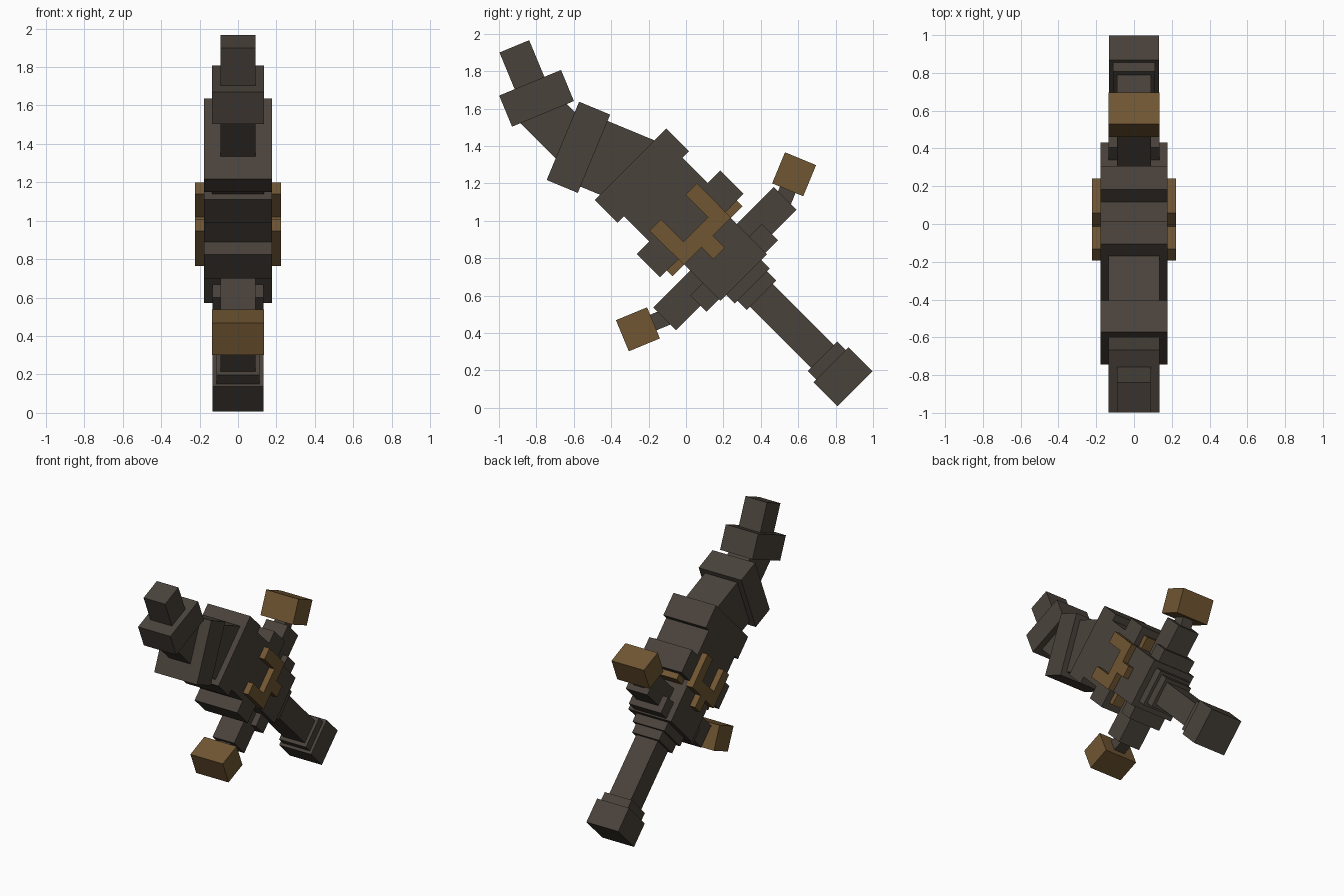
import bpy
import math

if "Cube" in bpy.data.objects:
    bpy.data.objects.remove(bpy.data.objects["Cube"])

R2 = math.sqrt(2)
MID = 0.711  # centre line of the straight part, measured across the blade


def material(name, rgb):
    m = bpy.data.materials.new(name)
    m.diffuse_color = (*rgb, 1)
    m.use_nodes = True
    m.node_tree.nodes["Principled BSDF"].inputs["Base Color"].default_value = m.diffuse_color
    return m


IRON = material("dark_iron", (0.068, 0.055, 0.044))
GOLD = material("old_gold", (0.162, 0.092, 0.032))


def block(name, y, z, angle, size, mat=IRON, x=0.0):
    """Box tilted about x; size is (x width, width across, length along)."""
    bpy.ops.mesh.primitive_cube_add(size=1, location=(x, y, z),
                                    rotation=(math.radians(angle), 0, 0))
    ob = bpy.context.object
    ob.name = name
    ob.scale = size
    bpy.ops.object.transform_apply(location=False, rotation=False, scale=True)
    ob.data.materials.append(mat)


def straight(name, u0, u1, half_v, half_x, mat=IRON, v=MID, x=0.0):
    """Box on the 45 degree axis, from u0 to u1 along the sword."""
    u = (u0 + u1) / 2
    block(name, (v - u) / R2, (v + u) / R2, 45,
          (2 * half_x, 2 * half_v, u1 - u0), mat, x)


# Handle
straight("pommel", -0.567, -0.385, 0.133, 0.133)
straight("pommel_collar", -0.385, -0.32, 0.112, 0.112)
straight("grip", -0.33, 0.16, 0.086, 0.09)
straight("grip_collar", 0.141, 0.21, 0.112, 0.112)
straight("guard_collar", 0.21, 0.28, 0.133, 0.133)

# Guard
straight("guard_core", 0.275, 0.60, 0.176, 0.178)
straight("guard_shoulders", 0.286, 0.409, 0.27, 0.134)
straight("guard_arms", 0.332, 0.503, 0.455, 0.09)
straight("gold_band", 0.549, 0.62, 0.265, 0.134, GOLD)

# Gold caps on the arms with their short stems
for side, cap, stem, angle in (
        ("back", (0.578, 1.249), (0.521, 1.11), -22.5),
        ("front", (-0.257, 0.42), (-0.12, 0.479), -67.5)):
    block(side + "_arm_cap", *cap, angle, (0.27, 0.18, 0.18), GOLD)
    block(side + "_arm_stem", *stem, angle, (0.09, 0.09, 0.16))

# Straight blade
straight("blade_root", 0.592, 0.768, 0.315, 0.178)
straight("blade_body", 0.59, 0.96, 0.221, 0.178)
straight("blade_rib", 0.958, 1.13, 0.27, 0.178)

# Curved end of the blade
block("blade_bend", -0.375, 1.31, 67.5, (0.27, 0.38, 0.45))
block("bend_rib", -0.575, 1.393, 67.5, (0.356, 0.453, 0.18))
straight("blade_neck", 1.33, 1.72, 0.124, 0.09, v=0.574)
block("tip_rib", -0.799, 1.655, 22.5, (0.27, 0.358, 0.18))
block("blade_tip", -0.872, 1.822, 22.5, (0.18, 0.172, 0.24))

# Raised fork emblem on both sides
for side, s in (("right", 1), ("left", -1)):
    for part, u0, u1, half, v in (
            ("fork_base", 0.549, 0.638, 0.178, MID),
            ("fork_upper_prong", 0.638, 0.807, 0.043, 0.847),
            ("fork_lower_prong", 0.638, 0.807, 0.043, 0.575),
            ("fork_tail", 0.457, 0.549, 0.043, 0.709)):
        straight(f"{side}_{part}", u0, u1, half, 0.0265, GOLD, v, s * 0.1965)
